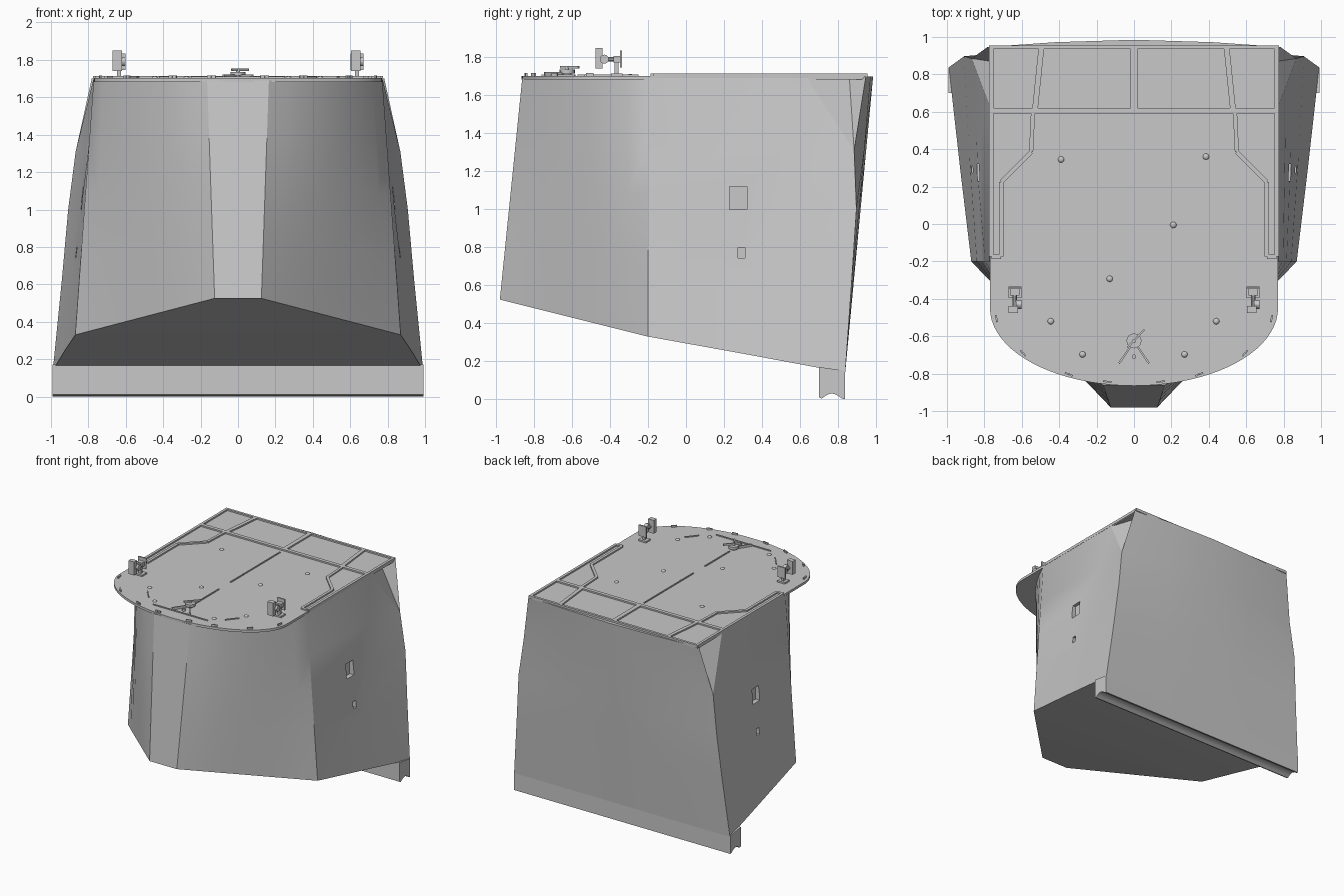
import bpy, bmesh, math
from mathutils import Vector, Matrix

if "Cube" in bpy.data.objects:
    bpy.data.objects.remove(bpy.data.objects["Cube"])

grey = bpy.data.materials.new("hull_grey")
grey.diffuse_color = (0.58, 0.58, 0.58, 1)
grey.use_nodes = True
grey.node_tree.nodes["Principled BSDF"].inputs["Base Color"].default_value = grey.diffuse_color


def finish(name, bm, smooth=None):
    bmesh.ops.recalc_face_normals(bm, faces=bm.faces)
    me = bpy.data.meshes.new(name)
    bm.to_mesh(me)
    bm.free()
    me.materials.append(grey)
    ob = bpy.data.objects.new(name, me)
    bpy.context.collection.objects.link(ob)
    if smooth:
        bpy.ops.object.select_all(action='DESELECT')
        ob.select_set(True)
        bpy.context.view_layer.objects.active = ob
        bpy.ops.object.shade_smooth_by_angle(angle=math.radians(smooth))
    return ob


def add_box(bm, c, s, rot=0.0):
    m = Matrix.Translation(c) @ Matrix.Rotation(rot, 4, 'Z') @ Matrix.Diagonal((*s, 1))
    bmesh.ops.create_cube(bm, size=1, matrix=m)


def add_bar(bm, p, q, w, z0, z1):
    """Flat bar between two deck points."""
    d = Vector(q) - Vector(p)
    add_box(bm, ((p[0] + q[0]) / 2, (p[1] + q[1]) / 2, (z0 + z1) / 2),
            (d.length, w, z1 - z0), math.atan2(d.y, d.x))


def add_cyl(bm, c, r, h, axis='Z', seg=16):
    rot = Matrix.Rotation(math.pi / 2, 4, 'X' if axis == 'Y' else 'Y') if axis != 'Z' else Matrix()
    bmesh.ops.create_cone(bm, cap_ends=True, segments=seg, radius1=r, radius2=r, depth=h,
                          matrix=Matrix.Translation(c) @ rot)


def extrude_poly(bm, pts, vec):
    f = bm.faces.new([bm.verts.new(p) for p in pts])
    new = bmesh.ops.extrude_face_region(bm, geom=[f])['geom']
    bmesh.ops.translate(bm, verts=[v for v in new if isinstance(v, bmesh.types.BMVert)], vec=vec)


# --- Hull: columns running from bottom to top, front centre round to back centre
LEV = [0, 0.3, 0.55, 0.75, 1]


def column(b, t, push=(0, 0)):
    b, t = Vector(b), Vector(t)
    return [b.lerp(t, k) + Vector((push[0] * k, push[1] * k, 0)) for k in LEV]


cols = []
sb, st = Vector((0.125, -0.98, 0.525)), Vector((0.165, -0.862, 1.69))
kb, kt = Vector((0.87, -0.2, 0.33)), Vector((0.772, -0.2, 1.69))
N = 8
for i in range(N + 1):
    u = i / N
    bulge = 0.08 * 4 * u * (1 - u)
    cols.append(column(sb.lerp(kb, u), st.lerp(kt, u), (0.74 * bulge, -0.67 * bulge)))
KNEE = N
cols.append(column((0.93, 0.3, 0.24), (0.772, 0.63, 1.7)))
corner = [(0.99, 0.838, 0.14), (0.942, 0.872, 0.62), (0.908, 0.897, 1.0), (0.868, 0.885, 1.31), (0.782, 0.947, 1.7)]
cols.append([Vector(p) for p in corner])
CORNER = KNEE + 2
cols.append(column((0.45, 0.838, 0.14), (0.42, 0.972, 1.7)))
cols.append(column((0, 0.838, 0.14), (0, 0.985, 1.7)))

bm = bmesh.new()
right = [[bm.verts.new(p) for p in c] for c in cols]
left = [[bm.verts.new((-p.x, p.y, p.z)) for p in c] for c in cols[:-1]] + [right[-1]]
tops = []
for side, s in ((right, 1), (left, -1)):
    notch = bm.verts.new((s * 0.70, 0.86, 1.69))
    for i in range(len(side) - 1):
        a, b = side[i], side[i + 1]
        for k in range(4):
            if i == CORNER - 1 and k == 3:      # triangular recess at the rear top corner
                for tri in ((a[3], b[3], a[4]), (a[4], b[3], notch), (b[3], b[4], notch)):
                    bm.faces.new(tri)
            else:
                bm.faces.new((a[k], b[k], b[k + 1], a[k + 1]))
    row = [c[4] for c in side]
    tops.append(row[:CORNER] + [notch] + row[CORNER:])
for k in range(4):                              # flat stem strip
    bm.faces.new((left[0][k], right[0][k], right[0][k + 1], left[0][k + 1]))
bm.faces.new(tops[0] + tops[1][-2::-1])
rb, lb = [c[0] for c in right], [c[0] for c in left]
bm.faces.new(rb[:KNEE + 1] + lb[KNEE::-1])
bm.faces.new(rb[KNEE:] + lb[-2:KNEE - 1:-1])
hull = finish("hull", bm, 30)

# --- Side openings cut into the hull
bm = bmesh.new()
for s in (1, -1):
    add_box(bm, (s * 0.90, 0.275, 1.06), (0.20, 0.09, 0.12))
    add_box(bm, (s * 0.93, 0.292, 0.772), (0.20, 0.036, 0.056))
cutter = finish("opening_cutter", bm)
cutter.hide_render = True
cutter.hide_viewport = True
mod = hull.modifiers.new("openings", 'BOOLEAN')
mod.operation = 'DIFFERENCE'
mod.solver = 'EXACT'
mod.object = cutter

# --- Rear foot bar with an arched underside
bm = bmesh.new()
arch = [(0.715 + 0.105 * k / 8, 0.004 + 0.026 * math.sin(math.pi * k / 8)) for k in range(9)]
prof = [(0.838, 0.15), (0.70, 0.17), (0.70, 0.01)] + arch + [(0.838, 0)]
extrude_poly(bm, [(-0.993, y, z) for y, z in prof], (1.986, 0, 0))
finish("rear_foot_bar", bm, 30)

# --- Deck plate: rectangle with an elliptical front
ELL = (0.77, 0.415, -0.45)


def rim(a, k=1.0):
    return (ELL[0] * k * math.cos(a), ELL[2] - ELL[1] * k * math.sin(a))


bm = bmesh.new()
outline = [(0.77, 0.945)] + [rim(math.pi * k / 40) for k in range(41)] + [(-0.77, 0.945)]
extrude_poly(bm, [(x, y, 1.682) for x, y in outline], (0, 0, 0.02))
finish("deck", bm, 30)

# --- Raised deck frames around the rear and side panels
bm = bmesh.new()
Z0, Z1 = 1.69, 1.714
add_bar(bm, (-0.77, 0.605), (0.77, 0.605), 0.03, Z0, Z1)
add_bar(bm, (-0.775, 0.945), (0.775, 0.945), 0.02, Z0, Z1)
add_bar(bm, (0, 0.605), (0, 0.945), 0.035, Z0, Z1)
for s in (1, -1):
    add_bar(bm, (s * 0.53, 0.605), (s * 0.495, 0.945), 0.03, Z0, Z1)
    path = [(0.763, 0.945), (0.763, -0.175), (0.71, -0.175), (0.71, 0.225), (0.55, 0.385), (0.54, 0.6)]
    for p, q in zip(path, path[1:]):
        add_bar(bm, (s * p[0], p[1]), (s * q[0], q[1]), 0.022, Z0, Z1)
finish("deck_frames", bm)

# --- Thin seams standing on the deck
bm = bmesh.new()
for p, q in (((0, 0.55), (0, 0.08)), ((0, 0.07), (0, -0.10)), ((0, -0.25), (0, -0.57)),
             ((-0.25, -0.755), (0.25, -0.755)),
             ((-0.42, -0.585), (-0.35, -0.67)), ((0.42, -0.585), (0.35, -0.67))):
    add_bar(bm, p, q, 0.009, 1.70, 1.71)
finish("deck_seams", bm)

# --- Small round deck studs
bm = bmesh.new()
for x, y in ((-0.39, 0.345), (0.385, 0.36), (0.21, -0.005), (-0.13, -0.293),
             (-0.445, -0.52), (0.44, -0.52), (-0.275, -0.697), (0.27, -0.697)):
    bmesh.ops.create_uvsphere(bm, u_segments=14, v_segments=8, radius=0.017,
                              matrix=Matrix.Translation((x, y, 1.701)) @ Matrix.Diagonal((1, 1, 0.7, 1)))
finish("deck_studs", bm, 40)

# --- Cleats along the curved rim
bm = bmesh.new()
for deg in (8, 37, 62, 79, 101, 118, 143, 172):
    a = math.radians(deg)
    x, y = rim(a, 0.965)
    for d in (-0.012, 0.012):
        add_box(bm, (x + d * math.sin(a), y + d * math.cos(a) * 0.7, 1.709), (0.009, 0.022, 0.016), -a)
finish("rim_cleats", bm)

# --- Front capstan with splayed legs and a handle
bm = bmesh.new()
add_cyl(bm, (0, -0.625, 1.725), 0.04, 0.022)
add_cyl(bm, (0, -0.625, 1.71), 0.022, 0.03)
for s in (1, -1):
    add_bar(bm, (s * 0.015, -0.65), (s * 0.08, -0.745), 0.01, 1.70, 1.722)
add_bar(bm, (-0.035, -0.66), (0.055, -0.565), 0.01, 1.74, 1.755)
add_cyl(bm, (0, -0.625, 1.742), 0.01, 0.025)
add_cyl(bm, (0, -0.71, 1.71), 0.012, 0.02)
finish("front_capstan", bm, 30)

# --- Pair of deck lamps on posts
for s, side in ((1, "right"), (-1, "left")):
    bm = bmesh.new()
    x = s * 0.637
    add_box(bm, (x, -0.365, 1.708), (0.07, 0.06, 0.014))
    add_box(bm, (x, -0.365, 1.745), (0.022, 0.022, 0.08))
    add_cyl(bm, (x, -0.40, 1.79), 0.012, 0.09, 'Y', 10)
    add_box(bm, (x, -0.365, 1.79), (0.05, 0.035, 0.035))
    add_box(bm, (x, -0.342, 1.79), (0.07, 0.012, 0.09))
    add_box(bm, (x - 0.008, -0.458, 1.795), (0.052, 0.038, 0.11))
    add_cyl(bm, (x + 0.02, -0.43, 1.79), 0.024, 0.03, 'X', 12)
    finish("deck_lamp_" + side, bm, 30)
